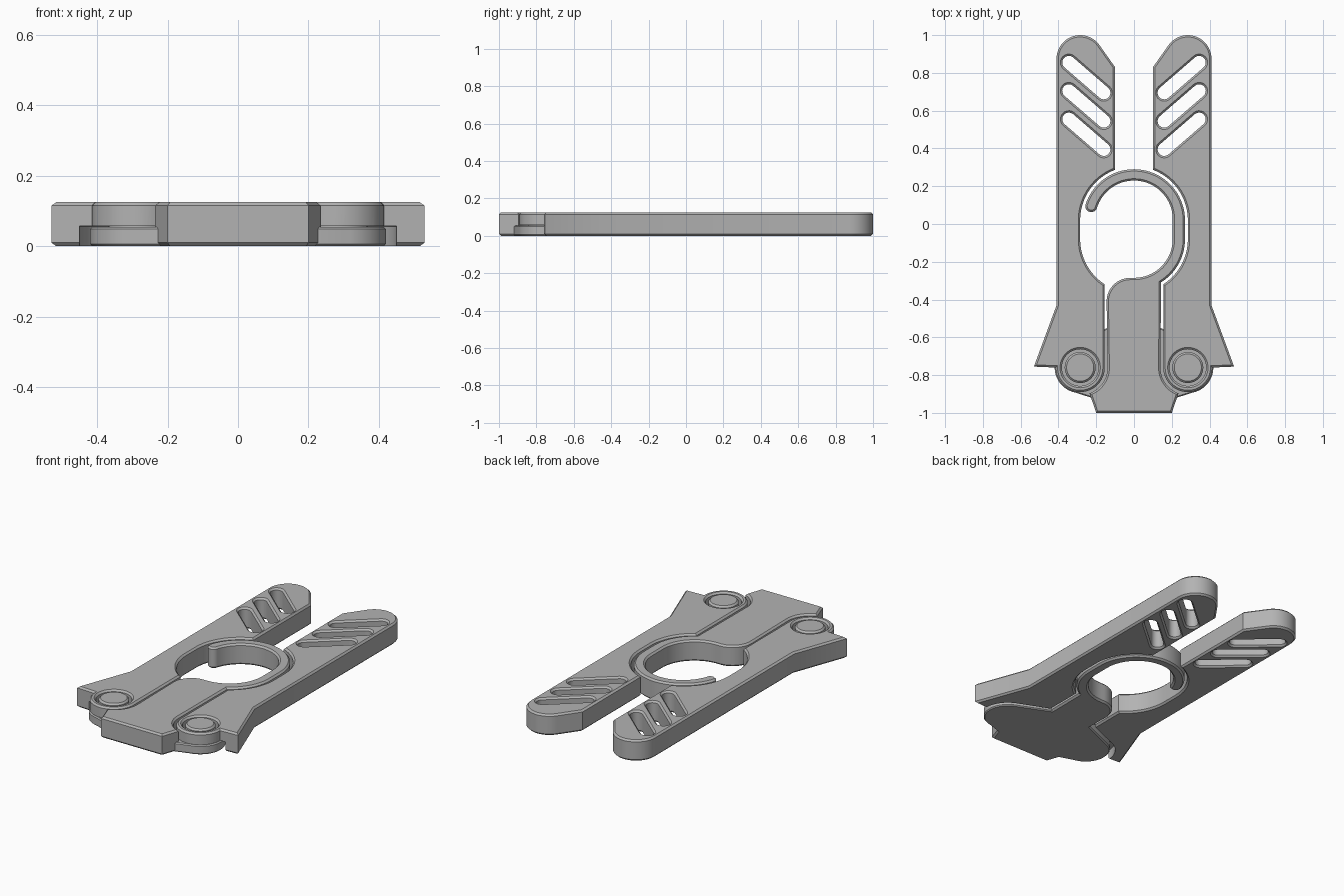
import bpy, bmesh
from math import cos, sin, radians

if "Cube" in bpy.data.objects:
    bpy.data.objects.remove(bpy.data.objects["Cube"], do_unlink=True)

TOP, STEP, BEVEL = 0.125, 0.055, 0.01
HX, HY = 0.285, -0.76          # hinge centre

grey = bpy.data.materials.new("plain grey")
grey.use_nodes = True
grey.diffuse_color = (0.45, 0.45, 0.45, 1)
grey.node_tree.nodes["Principled BSDF"].inputs["Base Color"].default_value = grey.diffuse_color


def arc(cx, cy, r, start, end, steps=20):
    """Points along an arc, angles in degrees."""
    angles = [radians(start + (end - start) * i / steps) for i in range(steps + 1)]
    return [(cx + r * cos(a), cy + r * sin(a)) for a in angles]


def circle(cx, cy, r):
    return arc(cx, cy, r, 0, 352.5, 47)


def slot(x1, y1, x2, y2, r, angle):
    """Rounded slot; angle is its direction from the first to the second end."""
    return arc(x1, y1, r, angle + 90, angle + 270, 10) + arc(x2, y2, r, angle - 90, angle + 90, 10)


def plate(name, loops, z0, z1, side=1, bevel=BEVEL):
    """Chamfered plate from an outline and its holes."""
    curve = bpy.data.curves.new(name, "CURVE")
    curve.dimensions, curve.fill_mode = "2D", "BOTH"
    curve.extrude = (z1 - z0) / 2 - bevel
    curve.bevel_depth, curve.bevel_resolution, curve.offset = bevel, 0, -bevel
    for loop in loops:
        spline = curve.splines.new("POLY")
        spline.points.add(len(loop) - 1)
        for point, (x, y) in zip(spline.points, loop):
            point.co = (x * side, y, 0, 1)
        spline.use_cyclic_u = True
    temp = bpy.data.objects.new(name + "_outline", curve)
    bpy.context.collection.objects.link(temp)
    deps = bpy.context.evaluated_depsgraph_get()
    mesh = bpy.data.meshes.new_from_object(temp.evaluated_get(deps))
    bpy.data.objects.remove(temp, do_unlink=True)
    bm = bmesh.new()
    bm.from_mesh(mesh)
    bmesh.ops.translate(bm, verts=bm.verts, vec=(0, 0, (z0 + z1) / 2))
    bmesh.ops.remove_doubles(bm, verts=bm.verts, dist=0.0002)
    bmesh.ops.recalc_face_normals(bm, faces=bm.faces)
    bm.to_mesh(mesh)
    bm.free()
    mesh.materials.clear()
    mesh.materials.append(grey)
    obj = bpy.data.objects.new(name, mesh)
    bpy.context.collection.objects.link(obj)
    return obj


def cut(obj, cutter):
    """Subtract the cutter and remove it."""
    mod = obj.modifiers.new("cut", "BOOLEAN")
    mod.operation, mod.solver, mod.object = "DIFFERENCE", "EXACT", cutter
    deps = bpy.context.evaluated_depsgraph_get()
    mesh = bpy.data.meshes.new_from_object(obj.evaluated_get(deps))
    obj.modifiers.clear()
    obj.data = mesh
    bpy.data.objects.remove(cutter, do_unlink=True)


def smooth(obj):
    obj.data.shade_smooth()
    obj.data.set_sharp_from_angle(angle=radians(30))


# Central body with the hooked ring
body = [(-0.2, -1), (0.2, -1)]
body += arc(HX, HY, 0.145, 250, 180)
body += arc(0, -0.08, 0.27, -58, 0)
body += arc(0, 0.02, 0.27, 0, 162, 40)
body += arc(-0.226, 0.095, 0.032, 170, 335, 12)
body += arc(0, 0.025, 0.205, 162, 0, 40)
body += arc(0, -0.08, 0.205, 0, -90)
body += arc(-0.02, -0.41, 0.125, 90, 180)
body += arc(-HX, HY, 0.145, 0, -70)
smooth(plate("body", [body], 0, TOP))

# Arm outline, grip slots and hinge hole
arm = arc(HX, HY, 0.13, 180, 360, 32)
arm += [(0.53, -0.755), (0.41, -0.43)]
arm += arc(HX, 0.875, 0.125, 0, 143)
arm += [(0.1, 0.83)]
arm += arc(0, 0.02, 0.285, 69.5, 0)
arm += arc(0, -0.08, 0.285, 0, -57)
slots = [slot(0.16, y, 0.345, y + 0.16, 0.035, 41) for y in (0.695, 0.545, 0.395)]
hole = circle(HX, HY, 0.097)

# Lug beneath each arm, and the clearance around it
lug = [(0.1, -0.92), (0.225, -0.92)] + arc(HX, HY, 0.135, -80, 66, 30) + [(0.14, -0.55), (0.1, -0.55)]
clearance = [(0.05, -1.05), (0.225, -1.05)] + arc(HX, HY, 0.165, -80, 66, 30) + [(0.14, -0.52), (0.05, -0.52)]

for label, side in (("left", 1), ("right", -1)):
    lever = plate(label + "_arm", [arm, hole] + slots, 0, TOP, side)
    cut(lever, plate("clearance", [clearance], -0.1, STEP + 0.002, side, 0.0005))
    smooth(lever)
    smooth(plate(label + "_hinge_lug", [lug], 0, STEP, side, 0.006))
    smooth(plate(label + "_hinge_pin", [circle(HX, HY, 0.082)], 0.02, TOP, side))
